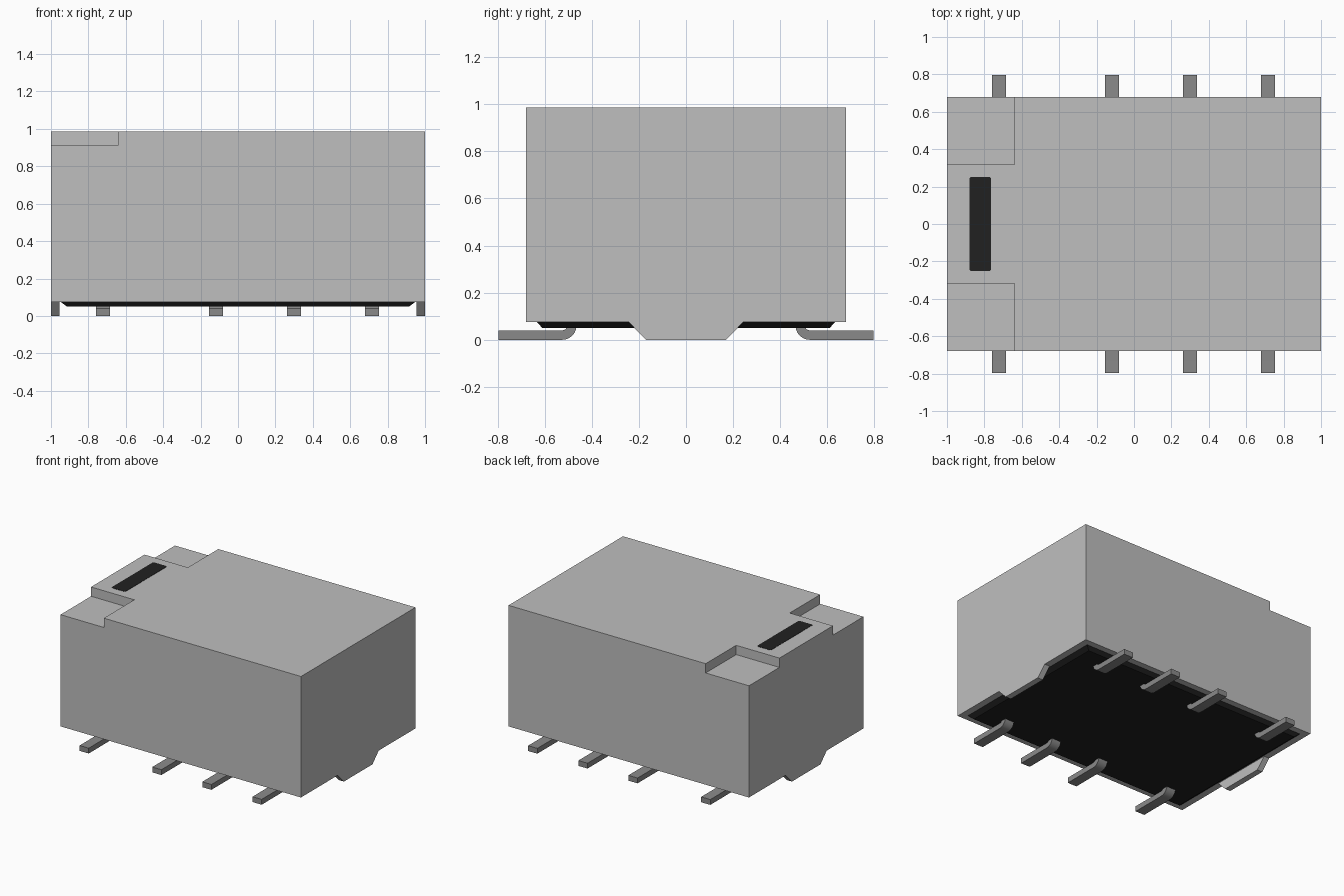
import bpy, bmesh, math
from mathutils import Vector

if "Cube" in bpy.data.objects:
    bpy.data.objects.remove(bpy.data.objects["Cube"], do_unlink=True)


def material(name, value):
    m = bpy.data.materials.new(name)
    m.use_nodes = True
    colour = (value, value, value, 1)
    m.diffuse_color = colour
    m.node_tree.nodes["Principled BSDF"].inputs["Base Color"].default_value = colour
    return m


GREY = material("light grey plastic", 0.521)
METAL = material("pin metal", 0.254)
BLACK = material("black resin", 0.0152)


def finish(name, bm, mat):
    bmesh.ops.recalc_face_normals(bm, faces=bm.faces)
    mesh = bpy.data.meshes.new(name)
    bm.to_mesh(mesh)
    bm.free()
    obj = bpy.data.objects.new(name, mesh)
    bpy.context.collection.objects.link(obj)
    if mat:
        mesh.materials.append(mat)
    return obj


def extrude(name, points, offset, mat):
    """Extrude a closed 3D outline along an offset vector."""
    bm = bmesh.new()
    face = bm.faces.new([bm.verts.new(p) for p in points])
    new = bmesh.ops.extrude_face_region(bm, geom=[face])["geom"]
    verts = [g for g in new if isinstance(g, bmesh.types.BMVert)]
    bmesh.ops.translate(bm, verts=verts, vec=Vector(offset))
    # extruding keeps the starting face, so the solid is closed
    return finish(name, bm, mat)


def box(name, x0, x1, y0, y1, z0, z1, mat):
    pts = [(x0, y0, z0), (x1, y0, z0), (x1, y1, z0), (x0, y1, z0)]
    return extrude(name, pts, (0, 0, z1 - z0), mat)


W, D, BOTTOM, TOP = 1.0, 0.68, 0.075, 0.985

# Housing with a corner step cut at each end of the right side
housing = box("housing", -W, W, -D, D, BOTTOM, TOP, GREY)
for side in (-1, 1):
    y0, y1 = sorted((side * 0.318, side * 0.9))
    cutter = box("step_cutter", -1.2, -0.64, y0, y1, 0.915, 1.2, None)
    cutter.hide_render = True
    mod = housing.modifiers.new("corner_step", 'BOOLEAN')
    mod.operation = 'DIFFERENCE'
    mod.solver = 'EXACT'
    mod.object = cutter
    bpy.context.view_layer.objects.active = housing
    bpy.ops.object.modifier_apply(modifier=mod.name)
    bpy.data.objects.remove(cutter, do_unlink=True)

# Polarity stripe, a thin plate with clipped corners
sx, sy, c = 0.058, 0.25, 0.006
outline = [(sx - c, sy), (sx, sy - c), (sx, c - sy), (sx - c, -sy),
           (c - sx, -sy), (-sx, c - sy), (-sx, sy - c), (c - sx, sy)]
extrude("polarity_stripe", [(x - 0.822, y, TOP - 0.002) for x, y in outline],
        (0, 0, 0.004), BLACK)

# Sealed base, tapering downward
base = box("sealed_base", -0.955, 0.955, -0.637, 0.637, 0.05, 0.08, BLACK)
for v in base.data.vertices:
    if v.co.z < 0.06:
        v.co.x *= 0.915 / 0.955
        v.co.y *= 0.61 / 0.637

# Standoff feet under both ends
foot = [(-0.245, BOTTOM + 0.002), (-0.17, 0), (0.17, 0), (0.245, BOTTOM + 0.002)]
for name, x in (("left_foot", 0.955), ("right_foot", -1.0)):
    extrude(name, [(x, y, z) for y, z in foot], (0.045, 0, 0), GREY)

# Bent pins: a flat tail with a curved inner end rising into the base
BEND_Y, BEND_Z, STEPS = 0.525, 0.06, 6


def arc(radius):
    return [(BEND_Y - radius * math.sin(a), BEND_Z - radius * math.cos(a))
            for a in (math.pi / 2 * i / STEPS for i in range(STEPS + 1))]


profile = [(0.797, 0.0)] + arc(0.06) + arc(0.02)[::-1] + [(0.797, 0.04)]
for side, label in ((-1, "front"), (1, "back")):
    for i, x in enumerate((-0.722, -0.117, 0.299, 0.717)):
        pin = extrude(f"{label}_pin_{i + 1}",
                      [(x - 0.038, side * y, z) for y, z in profile],
                      (0.076, 0, 0), METAL)
        bpy.ops.object.select_all(action='DESELECT')
        pin.select_set(True)
        bpy.context.view_layer.objects.active = pin
        bpy.ops.object.shade_smooth_by_angle(angle=math.radians(30))
